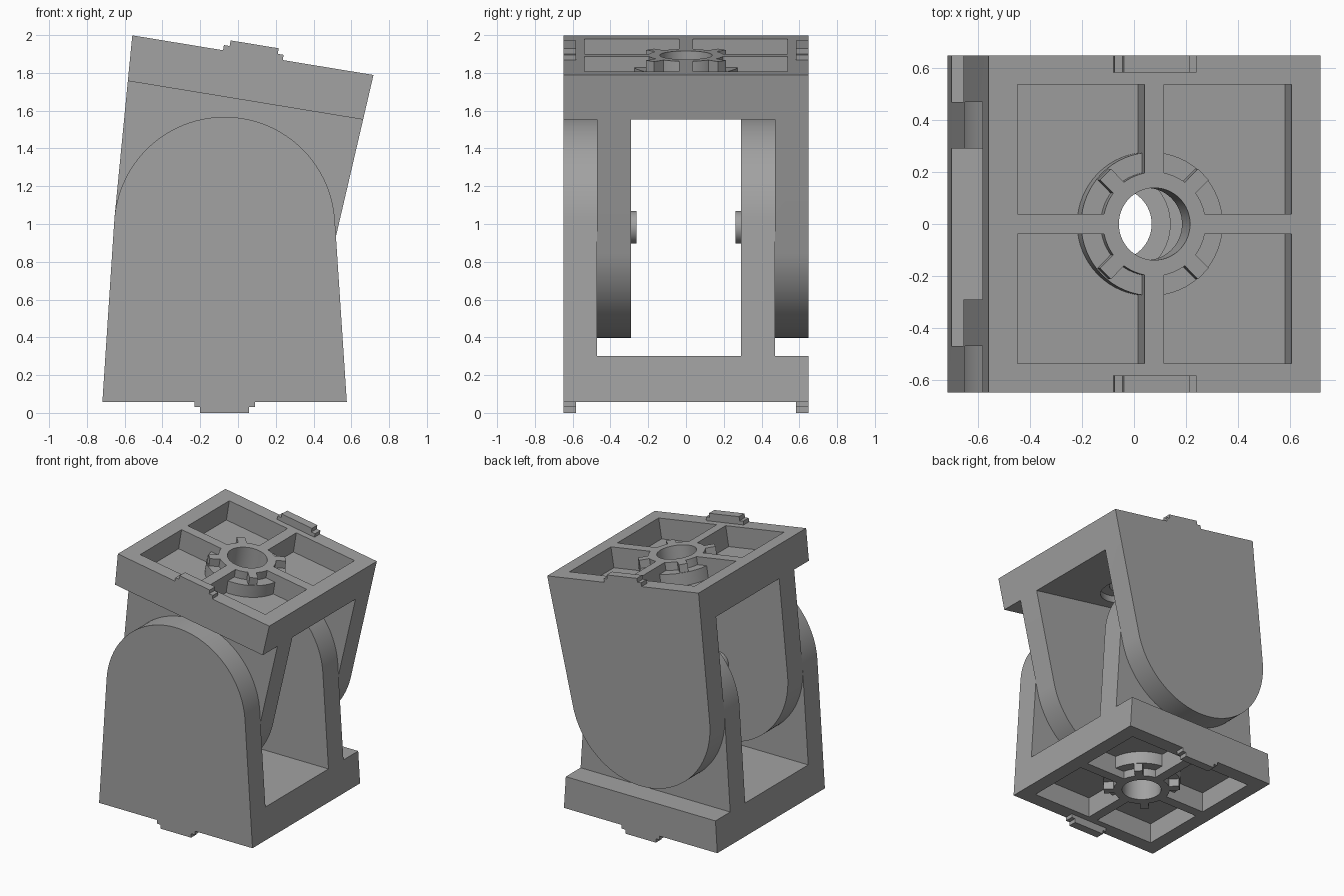
import bpy, bmesh, math
from mathutils import Matrix

if "Cube" in bpy.data.objects:
    bpy.data.objects.remove(bpy.data.objects["Cube"])

W, L, R = 0.647, 0.924, 0.585        # half width, pivot-to-base length, arm radius
Y = 0.648                            # half depth
TOP = -0.682                         # inner face of the base plate, pivot at origin
TILT = math.radians(9.33)

grey = bpy.data.materials.new("dark_grey")
grey.diffuse_color = (0.36, 0.36, 0.36, 1)
grey.use_nodes = True
grey.node_tree.nodes["Principled BSDF"].inputs["Base Color"].default_value = grey.diffuse_color


def prism(name, pts, y0, y1):
    """Extrude an x-z outline from y0 to y1."""
    bm = bmesh.new()
    face = bm.faces.new([bm.verts.new((x, y0, z)) for x, z in pts])
    ext = bmesh.ops.extrude_face_region(bm, geom=[face])
    vs = [v for v in ext["geom"] if isinstance(v, bmesh.types.BMVert)]
    bmesh.ops.translate(bm, vec=(0, y1 - y0, 0), verts=vs)
    return finish(name, bm)


def finish(name, bm):
    bmesh.ops.recalc_face_normals(bm, faces=bm.faces)
    me = bpy.data.meshes.new(name)
    bm.to_mesh(me)
    bm.free()
    me.materials.append(grey)
    ob = bpy.data.objects.new(name, me)
    bpy.context.collection.objects.link(ob)
    return ob


def box(name, x0, x1, y0, y1, z0, z1, turn=0):
    ob = prism(name, [(x0, z0), (x1, z0), (x1, z1), (x0, z1)], y0, y1)
    ob.data.transform(Matrix.Rotation(turn, 4, 'Z'))
    return ob


def cylinder(name, r, a, b, axis='Z', n=64):
    bm = bmesh.new()
    m = Matrix.Translation((0, 0, (a + b) / 2))
    if axis == 'Y':
        m = Matrix.Rotation(-math.pi / 2, 4, 'X') @ m
    bmesh.ops.create_cone(bm, cap_ends=True, segments=n, radius1=r, radius2=r,
                          depth=b - a, matrix=m)
    return finish(name, bm)


def cut(ob, tool):
    mod = ob.modifiers.new("cut", 'BOOLEAN')
    mod.operation, mod.solver, mod.object = 'DIFFERENCE', 'EXACT', tool
    bpy.context.view_layer.objects.active = ob
    bpy.ops.object.modifier_apply(modifier=mod.name)
    bpy.data.objects.remove(tool)


# bracket: tapered outline with a round end, carved into a base and two arms
d = math.hypot(W, L)
t = math.atan2(-L, W) + math.acos(R / d)
N = 56
arc = [(R * math.cos(a), R * math.sin(a))
       for a in (t + (math.pi - 2 * t) * i / N for i in range(N + 1))]
bracket = prism("lower_bracket", [(-W, -L), (W, -L)] + arc, -Y, Y)
cut(bracket, box("gap_cutter", -1, 1, -0.47, 0.29, TOP, 1))
cut(bracket, box("side_cutter", -1, 1, 0.47, 1, TOP, 1))

# four pockets under the base, leaving hub, stepped ring and diagonal prongs
floor = -L + 0.155
for sx in (-1, 1):
    for sy in (-1, 1):
        xs, ys = sorted((sx * 0.038, sx * 0.535)), sorted((sy * 0.038, sy * 0.537))
        pocket = box("pocket_cutter", *xs, *ys, -L - 0.05, floor)
        cut(pocket, cylinder("hub_keep", 0.2, -L - 0.1, floor + 0.05))
        cut(pocket, cylinder("ring_keep", 0.276, -L + 0.06, floor + 0.05))
        cut(pocket, box("prong_keep", 0.15, 0.27, -0.03, 0.03, -L - 0.1, floor + 0.05,
                        math.atan2(sy, sx)))
        cut(bracket, pocket)

# centre hole with a wider, shallow recess on the inner side
cut(bracket, cylinder("hole_cutter", 0.139, -L - 0.1, TOP + 0.1))
cut(bracket, cylinder("recess_cutter", 0.21, TOP - 0.05, TOP + 0.1))

# stepped latch tabs on the base edges, and the pivot pin
half = [(0.16, 0.002), (0.16, -0.028), (0.129, -0.028), (0.129, -0.058)]
tab = [(x, z - L) for x, z in half] + [(-x, z - L) for x, z in reversed(half)]
parts = [bracket,
         prism("lower_front_tab", tab, -Y, -0.583),
         prism("lower_back_tab", tab, 0.583, Y),
         cylinder("lower_pivot_pin", 0.086, 0.262, 0.36, 'Y', 48)]

bpy.ops.object.select_all(action='DESELECT')
for ob in parts:
    ob.select_set(True)
bpy.context.view_layer.objects.active = bracket
bpy.ops.object.shade_smooth_by_angle(angle=math.radians(30))

# place the lower half, and flip and tilt a copy about the pivot for the upper half
pivot = Matrix.Translation((-0.071, 0, L + 0.058))
flip = Matrix.Rotation(TILT, 4, 'Y') @ Matrix.Rotation(math.pi, 4, 'X')
for ob in parts:
    upper = ob.copy()
    upper.name = ob.name.replace("lower", "upper")
    bpy.context.collection.objects.link(upper)
    upper.matrix_world = pivot @ flip
    ob.matrix_world = pivot
